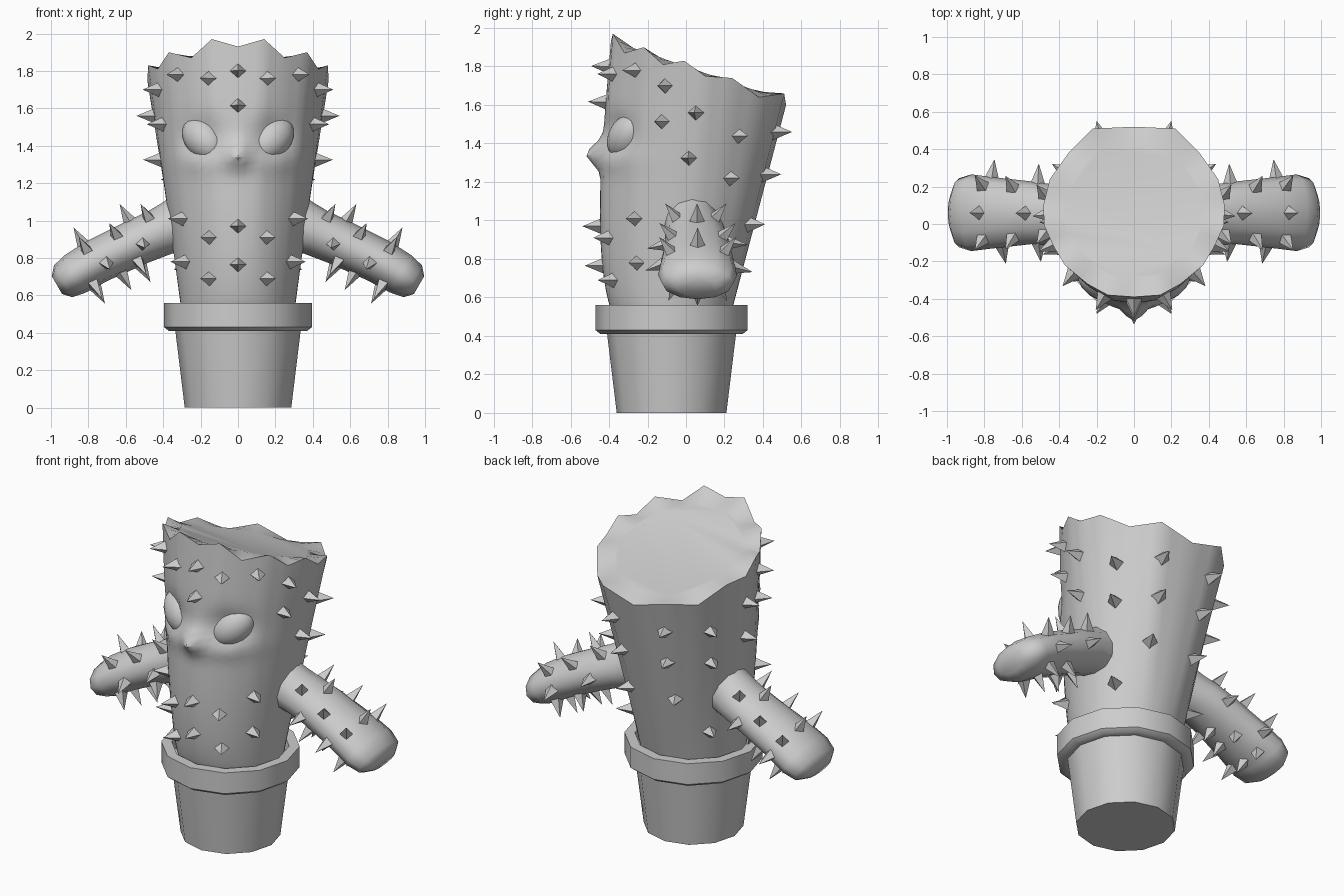
import bpy, bmesh, math
from mathutils import Vector, Matrix

if "Cube" in bpy.data.objects:
    bpy.data.objects.remove(bpy.data.objects["Cube"])

mat = bpy.data.materials.new("plain_grey")
mat.diffuse_color = (0.61, 0.61, 0.61, 1)
mat.use_nodes = True
mat.node_tree.nodes["Principled BSDF"].inputs["Base Color"].default_value = mat.diffuse_color


def finish(name, bm, smooth=40):
    bmesh.ops.recalc_face_normals(bm, faces=bm.faces)
    me = bpy.data.meshes.new(name)
    bm.to_mesh(me)
    bm.free()
    me.materials.append(mat)
    ob = bpy.data.objects.new(name, me)
    bpy.context.collection.objects.link(ob)
    if smooth:
        bpy.ops.object.select_all(action='DESELECT')
        ob.select_set(True)
        bpy.context.view_layer.objects.active = ob
        bpy.ops.object.shade_smooth_by_angle(angle=math.radians(smooth))
    return ob


def loft(bm, rings, start_cap=True):
    """Skin a list of equally long closed rings."""
    vs = [[bm.verts.new(p) for p in r] for r in rings]
    n = len(vs[0])
    for a, b in zip(vs, vs[1:]):
        for i in range(n):
            j = (i + 1) % n
            bm.faces.new((a[i], a[j], b[j], b[i]))
    if start_cap:
        bm.faces.new(vs[0])
    bm.faces.new(vs[-1])


# Pot with a thick rim
POT_Y = -0.075
pot = [(0.285, 0), (0.335, 0.41), (0.37, 0.41), (0.395, 0.43), (0.395, 0.56),
       (0.335, 0.56), (0.325, 0.50)]
bm = bmesh.new()
loft(bm, [[(r * math.sin(k * math.pi / 6), POT_Y - r * math.cos(k * math.pi / 6), z)
           for k in range(12)] for r, z in pot])
finish("pot", bm)

# Jagged top edge of the body, front to back along one side
TOP = [Vector(p) for p in (
    (0, -.39, 1.93), (.14, -.38, 1.97), (.25, -.32, 1.87), (.37, -.22, 1.90),
    (.43, -.12, 1.81), (.48, -.01, 1.83), (.485, .1, 1.75), (.45, .24, 1.74),
    (.35, .38, 1.64), (.22, .51, 1.66), (0, .52, 1.60))]
BASE_Z = 0.5


def body_point(deg, t):
    """Point on the body: deg is measured from the front, t runs up from 0 to 1."""
    deg = (deg + 180) % 360 - 180
    side = -1 if deg < 0 else 1
    f = abs(deg) / 18
    i = min(int(f), 9)
    top = TOP[i].lerp(TOP[i + 1], f - i)
    a = math.radians(abs(deg))
    low = Vector((0.30 * math.sin(a), -0.07 - 0.30 * math.cos(a), BASE_Z))
    p = low.lerp(top, t)
    front = max(0, math.cos(a))
    p.y -= 0.07 * front * math.sin(math.pi * t ** 0.65)
    if front > 0:
        # cheek, eye socket and pointed nose
        p.y -= 0.025 * math.exp(-((p.x - .2) / .13) ** 2 - ((p.z - 1.32) / .06) ** 2)
        p.y += 0.05 * math.exp(-((p.x - .19) / .1) ** 2 - ((p.z - 1.45) / .09) ** 2)
        p.y -= 0.08 * math.exp(-(p.x / .065) ** 2 - ((p.z - 1.345) / .065) ** 2)
    p.x *= side
    return p


def lid_point(deg, s):
    """Point on the slanted lid, s is the share of the rim radius."""
    p = body_point(deg, 1)
    y = 0.06 + (p.y - 0.06) * s
    return Vector((p.x * s, y, 1.80 - 0.345 * y))


bm = bmesh.new()
loft(bm, [[body_point(k * 6, r / 36) for k in range(60)] for r in range(37)]
     + [[lid_point(k * 6, .78) for k in range(60)]])
finish("body", bm)

# Bulging slanted eyes
for s, name in ((1, "eye_left"), (-1, "eye_right")):
    bm = bmesh.new()
    bmesh.ops.create_uvsphere(bm, u_segments=16, v_segments=10, radius=1)
    bmesh.ops.delete(bm, geom=[v for v in bm.verts if v.co.y > 0.6], context='VERTS')
    bm.transform(Matrix.Translation((s * 0.187, -0.31, 1.435))
                 @ Matrix.Rotation(s * math.radians(36), 4, 'Z')
                 @ Matrix.Rotation(-s * math.radians(40), 4, 'Y')
                 @ Matrix.Diagonal((0.14, 0.088, 0.098, 1)))
    finish(name, bm, 60)

# Drooping arms: x, z, half thickness, half width, centre y
ARM = [(.26, 1.0, .16, .14, .03), (.34, .965, .145, .15, .035), (.42, .935, .13, .16, .05),
       (.55, .88, .125, .168, .06), (.75, .785, .12, .19, .06), (.87, .715, .115, .205, .06),
       (.935, .675, .098, .185, .06), (.968, .655, .055, .11, .06)]
UP = Vector((.5, 0, .866))


def arm_section(x):
    for a, b in zip(ARM, ARM[1:]):
        if x <= b[0]:
            f = (x - a[0]) / (b[0] - a[0])
            return [u + (v - u) * f for u, v in zip(a, b)]


def arm_ring_point(sec, phi, s):
    x, z, hu, hy, cy = sec
    p = Vector((x, cy, z)) + UP * hu * math.sin(phi) + Vector((0, hy * math.cos(phi), 0))
    p.x *= s
    return p


for s, name in ((1, "arm_left"), (-1, "arm_right")):
    bm = bmesh.new()
    loft(bm, [[arm_ring_point(sec, k * math.pi / 6, s) for k in range(12)] for sec in ARM],
         start_cap=False)
    finish(name, bm, 60)


def spike(bm, p, n, r, length):
    """Four-sided thorn standing on point p along direction n."""
    n = n.normalized()
    u = Vector((0, 0, 1)).cross(n)
    u = u.normalized() if u.length > 0.1 else Vector((0, 1, 0))
    v = n.cross(u)
    base = [bm.verts.new(p - n * 0.012 + d * r) for d in (u * 1.1, v, u * -1.1, -v)]
    tip = bm.verts.new(p + n * length)
    for i in range(4):
        bm.faces.new((base[i], base[(i + 1) % 4], tip))


# Body thorns: angle from front, height
THORNS = [(0, 1.80), (22, 1.76), (48, 1.78), (0, 1.615), (75, 1.70), (74, 1.515),
          (102, 1.56), (135, 1.44), (98, 1.325), (133, 1.22), (164, 1.46), (164, 1.24),
          (56, 1.01), (0, .97), (27, .91), (0, .765), (58, .78), (29, .69),
          (160, .98), (130, .74)]
bm = bmesh.new()
for deg, z in THORNS:
    for s in ((1, -1) if deg else (1,)):
        d = deg * s
        t = (z - BASE_Z) / (body_point(d, 1).z - BASE_Z)
        p = body_point(d, t)
        n = (body_point(d + 4, t) - body_point(d - 4, t)).cross(
            body_point(d, t + .03) - body_point(d, t - .03))
        n.z = max(n.z, 0) * 0.3
        spike(bm, p, n, 0.043, 0.092)
finish("body_thorns", bm, 0)

# Arm thorns: distance out along the arm, angles around it
ARM_THORNS = [(.43, (50, 130)), (.52, (90, -5, 190)), (.58, (-90, -130)),
              (.61, (40, 140)), (.68, (-60, -100)), (.72, (195,)),
              (.77, (42, 90, 138, -10)), (.82, (-55, -90, -125))]
bm = bmesh.new()
for x, angles in ARM_THORNS:
    sec = arm_section(x)
    for deg in angles:
        a = math.radians(deg)
        for s in (1, -1):
            n = UP * math.sin(a) / sec[2] + Vector((0, math.cos(a) / sec[3], 0))
            n.x *= s
            spike(bm, arm_ring_point(sec, a, s), n, 0.037, 0.1)
finish("arm_thorns", bm, 0)
